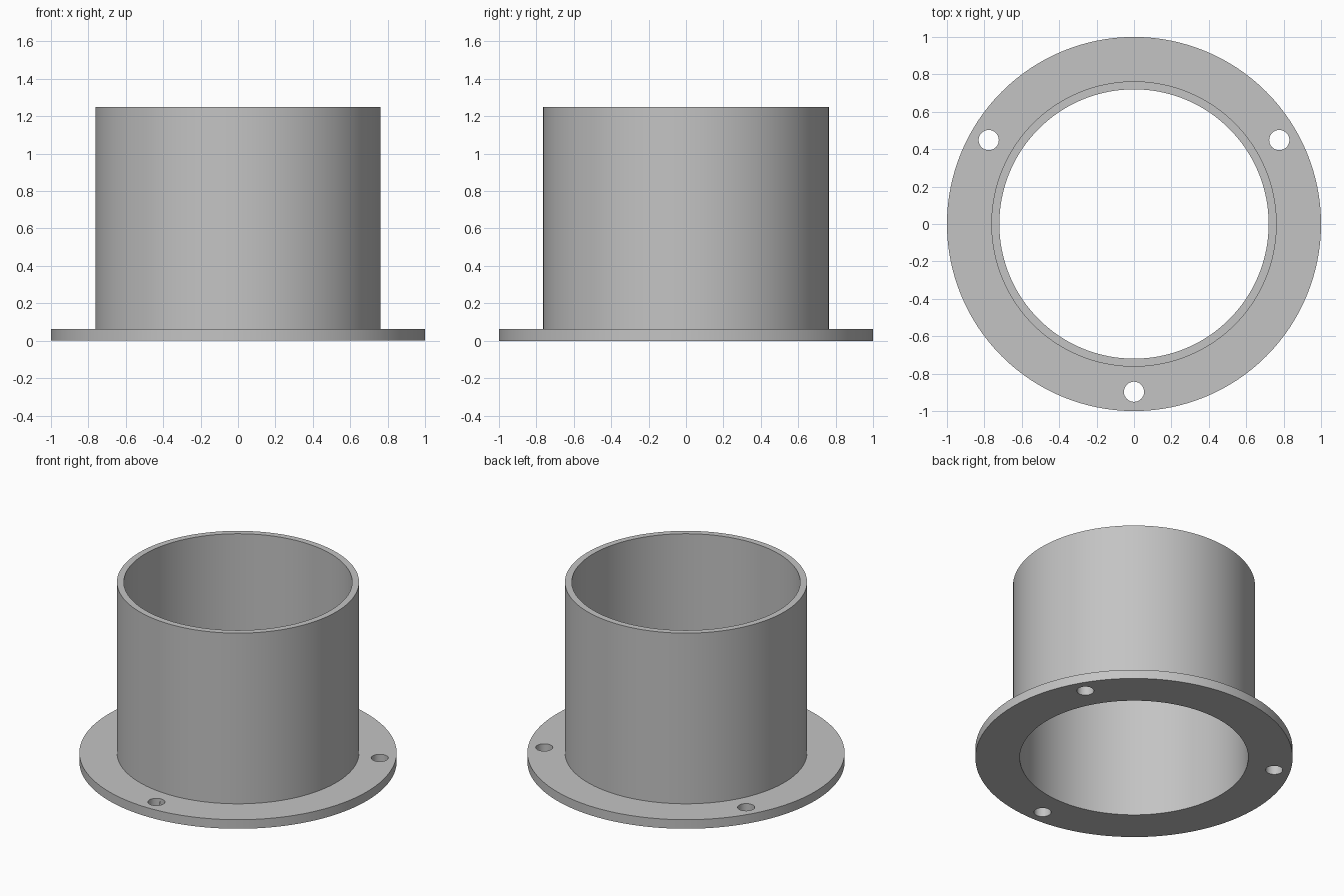
import bpy
import bmesh
import math
from mathutils import Vector

cube = bpy.data.objects.get("Cube")
if cube:
    bpy.data.objects.remove(cube, do_unlink=True)

SEGMENTS = 128
FLANGE_R, TUBE_R, BORE_R = 1.0, 0.763, 0.72
FLANGE_H, TOTAL_H = 0.063, 1.25
BOLT_CIRCLE, HOLE_R = 0.897, 0.054

# Single flat grey
grey = bpy.data.materials.new("plain grey")
grey.use_nodes = True
colour = (0.55, 0.55, 0.55, 1)
grey.diffuse_color = colour
grey.node_tree.nodes["Principled BSDF"].inputs["Base Color"].default_value = colour


def lathe(name, profile):
    """Revolve a closed (radius, height) profile around z."""
    bm = bmesh.new()
    rings = []
    for i in range(SEGMENTS):
        a = math.tau * i / SEGMENTS
        rings.append([bm.verts.new((r * math.cos(a), r * math.sin(a), z)) for r, z in profile])
    for i, ring in enumerate(rings):
        after = rings[(i + 1) % SEGMENTS]
        for j in range(len(profile)):
            k = (j + 1) % len(profile)
            bm.faces.new((ring[j], after[j], after[k], ring[k]))
    bmesh.ops.recalc_face_normals(bm, faces=bm.faces)
    mesh = bpy.data.meshes.new(name)
    bm.to_mesh(mesh)
    bm.free()
    mesh.materials.append(grey)
    obj = bpy.data.objects.new(name, mesh)
    bpy.context.collection.objects.link(obj)
    return obj


# Tube and flange in one turned piece
collar = lathe("flanged_tube", [
    (BORE_R, 0), (FLANGE_R, 0), (FLANGE_R, FLANGE_H),
    (TUBE_R, FLANGE_H), (TUBE_R, TOTAL_H), (BORE_R, TOTAL_H)])

# Three bolt holes, one at the front
for degrees in (-90, 30, 150):
    a = math.radians(degrees)
    centre = Vector((math.cos(a), math.sin(a), 0)) * BOLT_CIRCLE
    bpy.ops.mesh.primitive_cylinder_add(vertices=32, radius=HOLE_R, depth=0.4, location=centre)
    cutter = bpy.context.object
    cutter.name = "bolt_hole_cutter"
    cutter.hide_render = True
    cutter.data.materials.append(grey)
    cut = collar.modifiers.new("bolt hole", 'BOOLEAN')
    cut.operation = 'DIFFERENCE'
    cut.solver = 'EXACT'
    cut.object = cutter
    bpy.ops.object.select_all(action='DESELECT')
    collar.select_set(True)
    bpy.context.view_layer.objects.active = collar
    bpy.ops.object.modifier_apply(modifier=cut.name)
    bpy.data.objects.remove(cutter, do_unlink=True)

# Smooth walls, crisp rims
bpy.ops.object.shade_smooth_by_angle(angle=math.radians(30))
